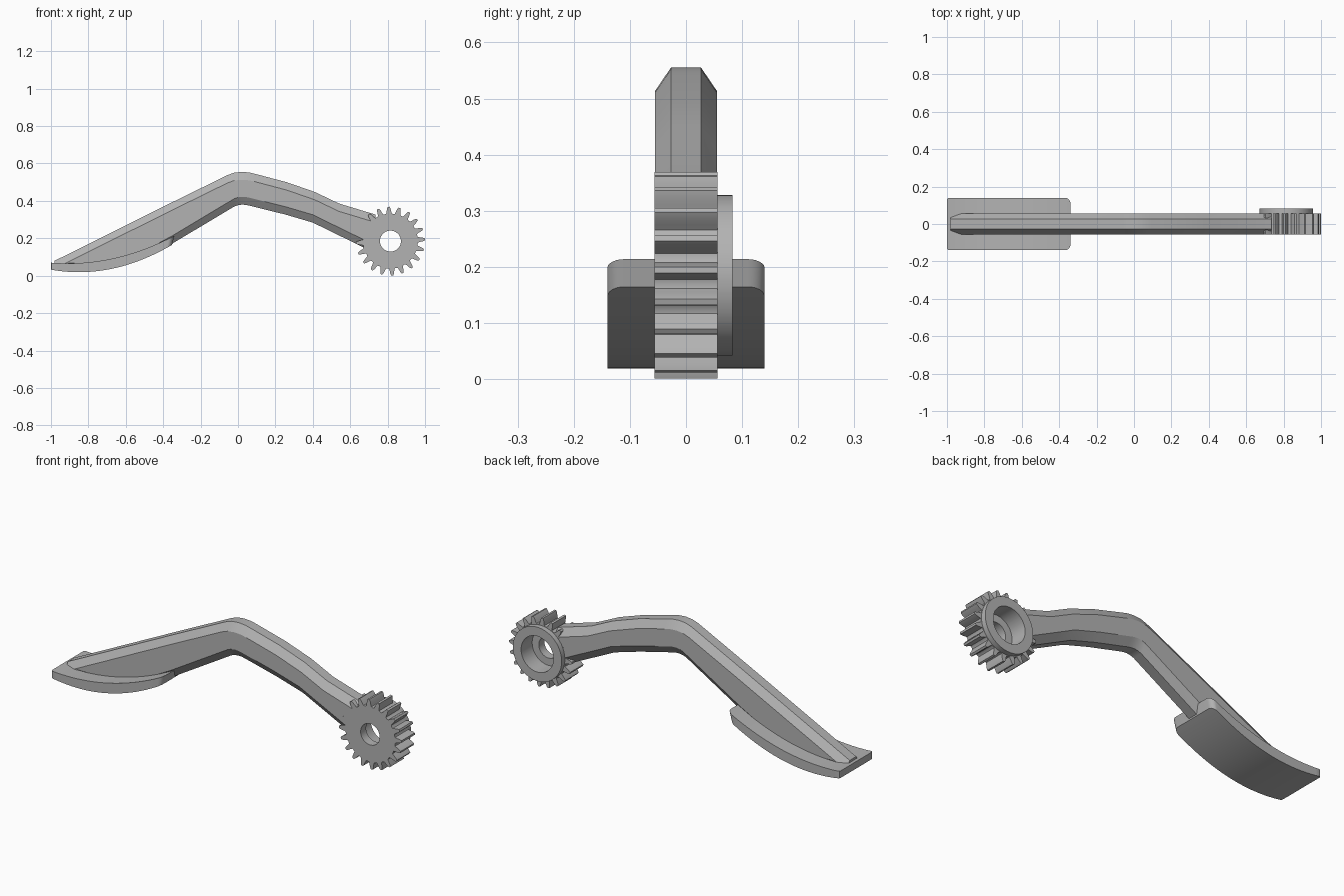
import bpy, bmesh, math

old = bpy.data.objects.get("Cube")
if old:
    bpy.data.objects.remove(old, do_unlink=True)

grey = bpy.data.materials.new("grey_plastic")
grey.use_nodes = True
colour = (0.45, 0.45, 0.45, 1)
grey.diffuse_color = colour
grey.node_tree.nodes["Principled BSDF"].inputs["Base Color"].default_value = colour


def loft(name, rings, closed=False):
    """Skin a row of equal-length point rings, capped or joined end to end."""
    bm = bmesh.new()
    loops = [[bm.verts.new(p) for p in ring] for ring in rings]
    pairs = list(zip(loops, loops[1:]))
    if closed:
        pairs.append((loops[-1], loops[0]))
    else:
        bm.faces.new(loops[0])
        bm.faces.new(loops[-1])
    n = len(loops[0])
    for a, b in pairs:
        for i in range(n):
            j = (i + 1) % n
            bm.faces.new((a[i], a[j], b[j], b[i]))
    bmesh.ops.recalc_face_normals(bm, faces=bm.faces[:])
    mesh = bpy.data.meshes.new(name)
    bm.to_mesh(mesh)
    bm.free()
    mesh.materials.append(grey)
    obj = bpy.data.objects.new(name, mesh)
    bpy.context.collection.objects.link(obj)
    bpy.ops.object.select_all(action="DESELECT")
    obj.select_set(True)
    bpy.context.view_layer.objects.active = obj
    bpy.ops.object.shade_smooth_by_angle(angle=math.radians(28))
    return obj


# Paddle: curved plate with rounded corners
def paddle_top(x):
    return 0.066 + 0.455 * (x + 0.91) ** 2


def paddle_bottom(x):
    return 0.019 + 0.59 * (x + 0.85) ** 2


def corner(d, r):
    """Width lost at distance d from an end with corner radius r."""
    return r - math.sqrt(r * r - (r - d) ** 2) if d < r else 0


LENGTH, HALF = 0.66, 0.14
fine = [0.03 * (1 - math.cos(math.pi * k / 12)) for k in range(7)]
steps = [0, 0.003, 0.01] + [0.03 + 0.03 * k for k in range(20)]
steps += [LENGTH - d for d in reversed(fine)]
rings = []
for s in steps:
    w = HALF - corner(s, 0.01) - corner(LENGTH - s, 0.03)
    xt = s - 1
    xb = s * 0.98 - 1
    zt, zb = paddle_top(xt), paddle_bottom(xb)
    rings.append([(xt, -w, zt), (xt, w, zt), (xb, w, zb), (xb, -w, zb)])
loft("paddle", rings)

# Arm: bent bar with chamfered edges; stations give top x, z and bottom x, z
SIDE, FLAT, CHAMFER = 0.0555, 0.027, 0.042
stations = []
for k in range(9):
    x = -0.98 + 0.078 * k
    stations.append((x, 0.07 + 0.498 * (x + 1), x, paddle_bottom(x) + 0.006))
stations += [
    (-0.056, 0.538, -0.02, 0.37), (-0.02, 0.551, 0, 0.377),
    (0.02, 0.555, 0.02, 0.38), (0.06, 0.552, 0.04, 0.379),
    (0.09, 0.545, 0.06, 0.375), (0.26, 0.5, 0.25, 0.328),
    (0.41, 0.448, 0.4, 0.284), (0.54, 0.386, 0.5, 0.235),
    (0.735, 0.327, 0.67, 0.152),
]
rings = []
for xt, zt, xb, zb in stations:
    st = max(zt - CHAMFER, zb + 0.002)
    sb = min(zb + CHAMFER, st - 0.001)
    half = [(xt, FLAT, zt), (xt, SIDE, st), (xb, SIDE, sb), (xb, FLAT, zb)]
    rings.append(half + [(x, -y, z) for x, y, z in reversed(half)])
loft("arm", rings)

# Gear: toothed rim, rear flange and stepped bore in one closed skin
CX, CZ, TEETH = 0.815, 0.185, 20
tooth = [(-0.5, 0.146), (-0.32, 0.148), (-0.25, 0.158), (-0.18, 0.173),
         (-0.09, 0.184), (0.09, 0.184), (0.18, 0.173), (0.25, 0.158), (0.32, 0.148)]
outline = [((t + f) * math.tau / TEETH + math.radians(3), r)
           for t in range(TEETH) for f, r in tooth]


def gear_ring(y, radius=None):
    return [(CX + (radius or r) * math.cos(a), y, CZ + (radius or r) * math.sin(a))
            for a, r in outline]


FRONT, BACK, REAR, STEP = -0.056, 0.056, 0.083, -0.01
BORE, POCKET, FLANGE = 0.056, 0.095, 0.143
loft("gear", [
    gear_ring(FRONT, BORE), gear_ring(FRONT), gear_ring(BACK),
    gear_ring(BACK, FLANGE), gear_ring(REAR, FLANGE),
    gear_ring(REAR, POCKET), gear_ring(STEP, POCKET), gear_ring(STEP, BORE),
], closed=True)
